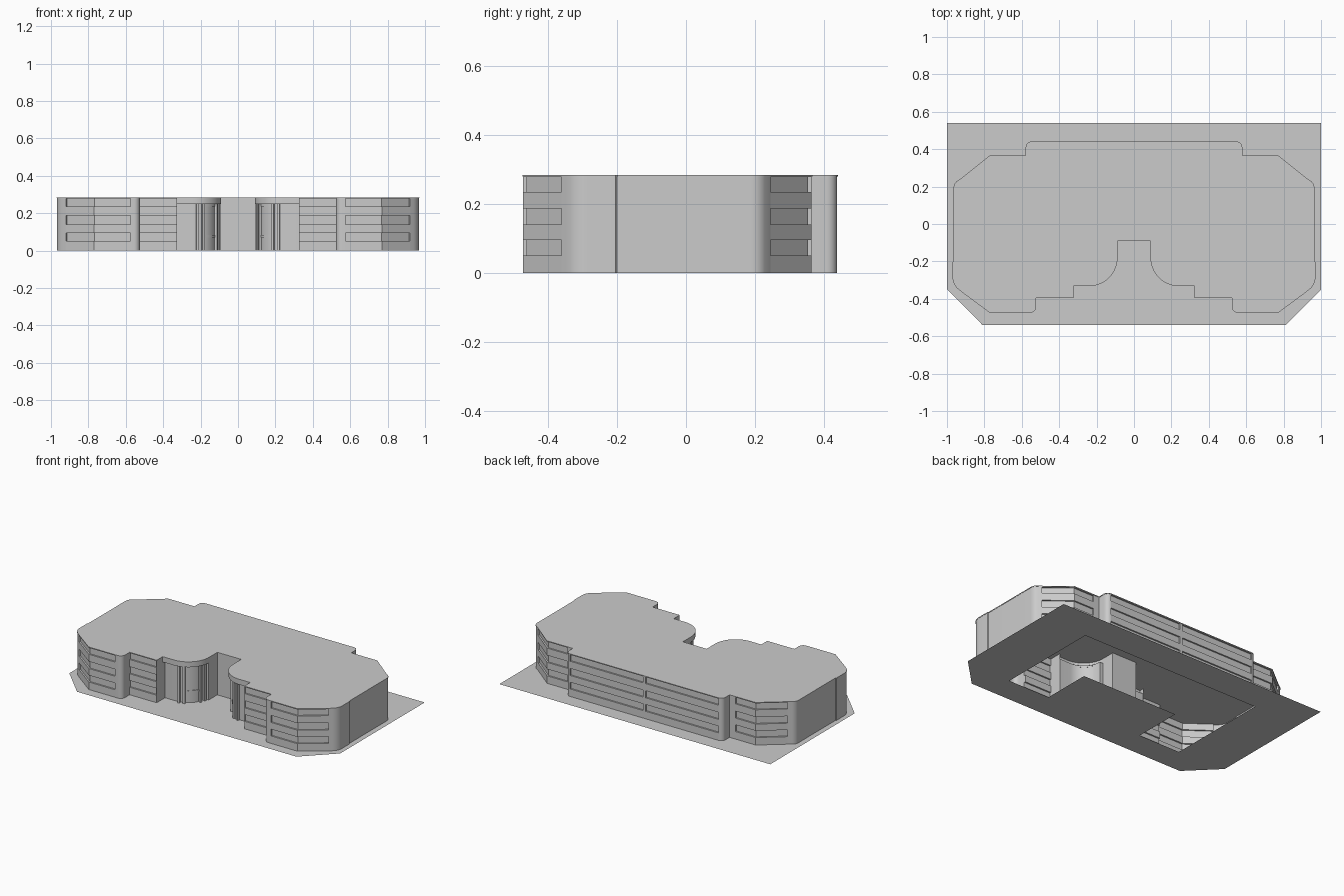
import bpy, bmesh, math
from mathutils import Vector

cube = bpy.data.objects.get("Cube")
if cube:
    bpy.data.objects.remove(cube)

grey = bpy.data.materials.new("pale grey")
grey.use_nodes = True
COLOUR = (0.6, 0.6, 0.6, 1)
grey.diffuse_color = COLOUR
grey.node_tree.nodes["Principled BSDF"].inputs["Base Color"].default_value = COLOUR

WALL_TOP = 0.28
ROOF_TOP = 0.285
SOFFIT = 0.248
BANDS = [(0.05, 0.095), (0.14, 0.187), (0.235, 0.278)]


def finish(name, bm, mirrored=True):
    """Turn a bmesh into a named, coloured object, mirrored across x."""
    bmesh.ops.remove_doubles(bm, verts=bm.verts, dist=0.0001)
    mesh = bpy.data.meshes.new(name)
    bm.to_mesh(mesh)
    bm.free()
    mesh.materials.append(grey)
    obj = bpy.data.objects.new(name, mesh)
    bpy.context.collection.objects.link(obj)
    if mirrored:
        mod = obj.modifiers.new("Mirror", "MIRROR")
        mod.merge_threshold = 0.0005
    bpy.ops.object.select_all(action="DESELECT")
    obj.select_set(True)
    bpy.context.view_layer.objects.active = obj
    bpy.ops.object.shade_smooth_by_angle(angle=math.radians(30))
    return obj


def face(bm, points):
    return bm.faces.new([bm.verts.new(p) for p in points])


def strip(bm, path, z0, z1, upper=None):
    """Wall or ledge between a low path and a high path."""
    upper = upper or path
    for i in range(len(path) - 1):
        a, b, c, d = path[i], path[i + 1], upper[i + 1], upper[i]
        face(bm, [(*a, z0), (*b, z0), (*c, z1), (*d, z1)])


def inset_path(path, depth):
    """Shift a path inward with mitred corners."""
    pts = [Vector(p) for p in path]
    normals = []
    for a, b in zip(pts, pts[1:]):
        d = (b - a).normalized()
        normals.append(Vector((d.y, -d.x)))
    result = []
    for i, p in enumerate(pts):
        n0, n1 = normals[max(i - 1, 0)], normals[min(i, len(normals) - 1)]
        result.append(tuple(p - (n0 + n1) * depth / (1 + n0.dot(n1))))
    return result


def banded_wall(name, path, depth=0.01):
    """Wall with three long recessed window bands."""
    bm = bmesh.new()
    inner = inset_path(path, depth)
    z = 0
    for low, high in BANDS:
        strip(bm, path, z, low)
        strip(bm, path, low, low, inner)
        strip(bm, inner, low, high)
        strip(bm, inner, high, high, path)
        for outer_p, inner_p, turn in ((path[0], inner[0], 1), (path[-1], inner[-1], -1)):
            strip(bm, [outer_p, inner_p][::turn], low, high)
        z = high
    strip(bm, path, z, WALL_TOP)
    finish(name, bm)


def plain_wall(name, path, z0=0, z1=WALL_TOP):
    bm = bmesh.new()
    strip(bm, path, z0, z1)
    finish(name, bm)


def arc(cx, cy, r, start, end, steps):
    angles = [math.radians(start + (end - start) * i / steps) for i in range(steps + 1)]
    return [(cx + r * math.cos(a), cy + r * math.sin(a)) for a in angles]


# Plan of one half, running from the front centre round to the back centre
DRUM = (0.24, -0.18)
notch = [(0, -0.09), (0.09, -0.09), (0.09, -0.18)]
canopy = arc(*DRUM, 0.15, 180, 270, 14) + [(0.325, -0.33)]
step_return = [(0.325, -0.3), (0.325, -0.393)]
step_wall = [(0.325, -0.393), (0.525, -0.393)]
front_corner = [(0.525, -0.393)] + arc(0.555, -0.443, 0.03, 180, 270, 6) + [(0.575, -0.473)]
front_wing = [(0.575, -0.473), (0.77, -0.473), (0.92, -0.362)]
end_wall = ([(0.92, -0.362)] + arc(0.888, -0.285, 0.08, -52, 0, 6)
            + [(0.968, -0.205), (0.963, -0.2), (0.963, 0.19)]
            + arc(0.913, 0.19, 0.05, 8, 50, 4) + [(0.92, 0.245)])
back_wing = [(0.92, 0.245), (0.77, 0.365), (0.62, 0.365)]
back_corner = [(0.62, 0.365), (0.577, 0.365)] + arc(0.547, 0.409, 0.03, 0, 90, 6)
back_wall = [(0.547, 0.439), (0.01, 0.439)]
back_pillar = [(0.01, 0.439), (0, 0.439)]

# Outer walls
plain_wall("entrance_notch_wall", notch)
plain_wall("canopy_fascia", canopy, SOFFIT)
plain_wall("step_return_wall", step_return)
banded_wall("step_window_wall", step_wall)
plain_wall("front_corner_wall", front_corner)
banded_wall("front_wing_window_wall", front_wing)
plain_wall("end_wall", end_wall)
banded_wall("back_wing_window_wall", back_wing)
plain_wall("back_corner_wall", back_corner)
banded_wall("back_window_wall", back_wall)
plain_wall("back_centre_pillar", back_pillar)

# Rounded entrance set back beneath the canopy
drum_wall = arc(*DRUM, 0.125, 180, 270, 14) + [(0.325, -0.305)]
plain_wall("entrance_drum_wall", [notch[-1]] + drum_wall, 0, SOFFIT)
bm = bmesh.new()
strip(bm, drum_wall, SOFFIT, SOFFIT, canopy)
finish("canopy_soffit", bm)


def curved_block(name, start, end, r0, r1, z0, z1):
    """Block following the entrance drum between two angles."""
    steps = max(1, round(abs(end - start) / 6))
    outer = arc(*DRUM, r1, start, end, steps)
    inner = arc(*DRUM, r0, start, end, steps)
    bm = bmesh.new()
    strip(bm, outer, z0, z1)
    strip(bm, inner, z0, z0, outer)
    strip(bm, outer, z1, z1, inner)
    strip(bm, [inner[0], outer[0]], z0, z1)
    strip(bm, [outer[-1], inner[-1]], z0, z1)
    finish(name, bm)


for i, angle in enumerate((188, 202, 246, 260)):
    curved_block(f"entrance_pilaster_{i + 1}", angle - 3, angle + 3, 0.124, 0.142, 0, SOFFIT)
curved_block("entrance_transom", 206, 242, 0.124, 0.13, 0.07, 0.082)
curved_block("entrance_lintel", 206, 242, 0.124, 0.13, 0.236, SOFFIT)

# Thin flat roof
half = []
for part in (notch, canopy, step_return[1:], step_wall, front_corner, front_wing,
             end_wall, back_wing, back_corner, back_pillar[1:]):
    for p in part:
        if not half or (Vector(p) - Vector(half[-1])).length > 0.0005:
            half.append(p)
half = inset_path(half, -0.002)
half[0], half[-1] = (0, half[0][1]), (0, half[-1][1])
outline = half + [(-x, y) for x, y in reversed(half[1:-1])]
bm = bmesh.new()
face(bm, [(x, y, ROOF_TOP) for x, y in outline])
face(bm, [(x, y, WALL_TOP) for x, y in reversed(outline)])
strip(bm, outline + outline[:1], WALL_TOP, ROOF_TOP)
finish("roof", bm, mirrored=False)

# Ground plate with a U-shaped opening under the building
bm = bmesh.new()
face(bm, [(x, y, 0) for x, y in (
    (0, -0.54), (0.81, -0.54), (1, -0.35), (1, 0.54), (0, 0.54), (0, 0.335),
    (0.66, 0.335), (0.66, -0.37), (0.355, -0.37), (0.355, -0.04), (0, -0.04))])
finish("ground_plate", bm)
